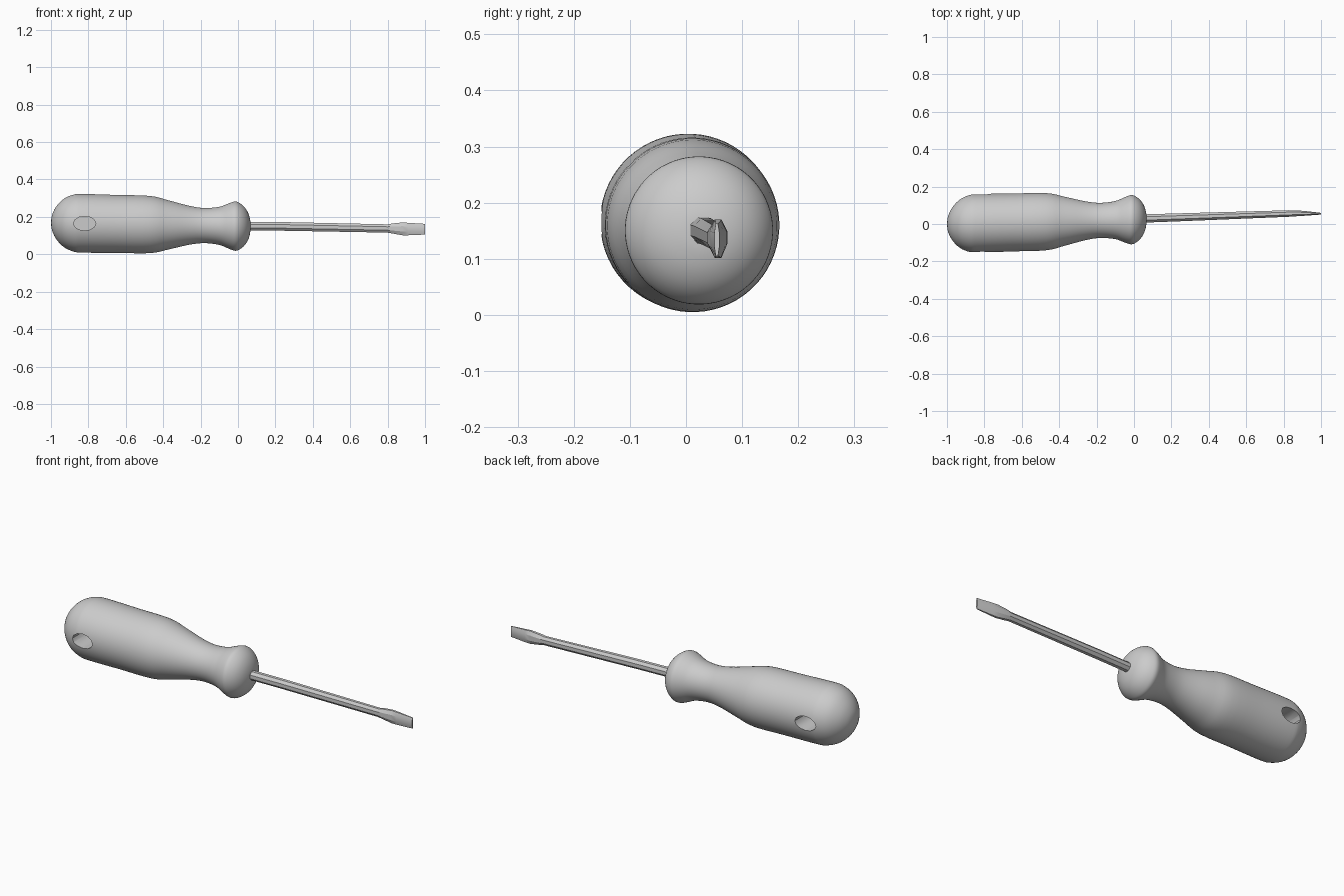
import bpy, bmesh, math
from mathutils import Vector

cube = bpy.data.objects.get("Cube")
if cube:
    bpy.data.objects.remove(cube, do_unlink=True)

grey = bpy.data.materials.new("plain_grey")
grey.use_nodes = True
grey.diffuse_color = (0.6, 0.6, 0.6, 1)
grey.node_tree.nodes["Principled BSDF"].inputs["Base Color"].default_value = (0.6, 0.6, 0.6, 1)


def spline(points, steps):
    """Catmull-Rom samples through tuples of any length."""
    out = []
    for i in range(len(points) - 1):
        a, b, c, d = (points[max(0, min(len(points) - 1, i + k))] for k in (-1, 0, 1, 2))
        for s in range(steps):
            t = s / steps
            out.append([q + t / 2 * (r - p + t * (2 * p - 5 * q + 4 * r - w + t * (3 * (q - r) + w - p)))
                        for p, q, r, w in zip(a, b, c, d)])
    return out + [list(points[-1])]


def loft(name, stations, sides):
    """Skin rings along x; each station is x, centre y, centre z, half depth, half height."""
    bm = bmesh.new()
    rings = []
    for x, cy, cz, ry, rz in stations:
        angles = [2 * math.pi * (k + 0.5) / sides for k in range(sides)]
        rings.append([bm.verts.new((x, cy + ry * math.cos(a), cz + rz * math.sin(a))) for a in angles])
    for r, s in zip(rings, rings[1:]):
        for k in range(sides):
            n = (k + 1) % sides
            bm.faces.new((r[k], r[n], s[n], s[k]))
    bm.faces.new(rings[0])
    bm.faces.new(rings[-1])
    bmesh.ops.recalc_face_normals(bm, faces=bm.faces)
    mesh = bpy.data.meshes.new(name)
    bm.to_mesh(mesh)
    bm.free()
    obj = bpy.data.objects.new(name, mesh)
    bpy.context.collection.objects.link(obj)
    mesh.materials.append(grey)
    return obj


def smooth(obj, degrees):
    bpy.ops.object.select_all(action='DESELECT')
    obj.select_set(True)
    bpy.context.view_layer.objects.active = obj
    bpy.ops.object.shade_smooth_by_angle(angle=math.radians(degrees))


# Handle: domed butt, straight grip, narrow waist and flared collar
profile = [(-1, 0.004), (-0.993, 0.045), (-0.97, 0.09), (-0.93, 0.13), (-0.88, 0.152),
           (-0.83, 0.157), (-0.65, 0.155), (-0.47, 0.153), (-0.37, 0.131), (-0.26, 0.104),
           (-0.18, 0.094), (-0.1, 0.102), (-0.05, 0.121), (-0.015, 0.132), (0.012, 0.122),
           (0.037, 0.1), (0.055, 0.07), (0.065, 0.035), (0.067, 0.004)]


def axis(x):
    t = (x + 1) / 1.067
    return 0.025 * t, 0.169 - 0.02 * t


handle = loft("handle", spline([(x, *axis(x), r, r) for x, r in profile], 4), 64)

# Hanging-hole recesses on both sides of the grip
for side in (-1, 1):
    bpy.ops.mesh.primitive_cylinder_add(vertices=12, radius=1, depth=0.2,
                                        location=(-0.82, side * 0.13, 0.165),
                                        rotation=(math.pi / 2, 0, 0))
    cutter = bpy.context.object
    cutter.name = "hole_cutter"
    cutter.scale = (0.06, 0.038, 1)
    cutter.hide_render = True
    cutter.data.materials.append(grey)
    bpy.ops.object.select_all(action='DESELECT')
    bpy.context.view_layer.objects.active = handle
    handle.select_set(True)
    cut = handle.modifiers.new("hole", 'BOOLEAN')
    cut.operation = 'DIFFERENCE'
    cut.solver = 'EXACT'
    cut.object = cutter
    bpy.ops.object.modifier_apply(modifier=cut.name)
    bpy.data.objects.remove(cutter, do_unlink=True)
smooth(handle, 35)

# Shaft: faceted rod that leans slightly and ends in a flat blade
shaft = loft("shaft_and_blade", [
    (0.04, 0.029, 0.151, 0.024, 0.025),
    (0.25, 0.036, 0.149, 0.023, 0.025),
    (0.8, 0.055, 0.138, 0.019, 0.024),
    (0.825, 0.056, 0.138, 0.019, 0.029),
    (0.88, 0.057, 0.136, 0.016, 0.037),
    (0.91, 0.057, 0.135, 0.014, 0.036),
    (1.0, 0.055, 0.134, 0.005, 0.031)], 8)
smooth(shaft, 20)
